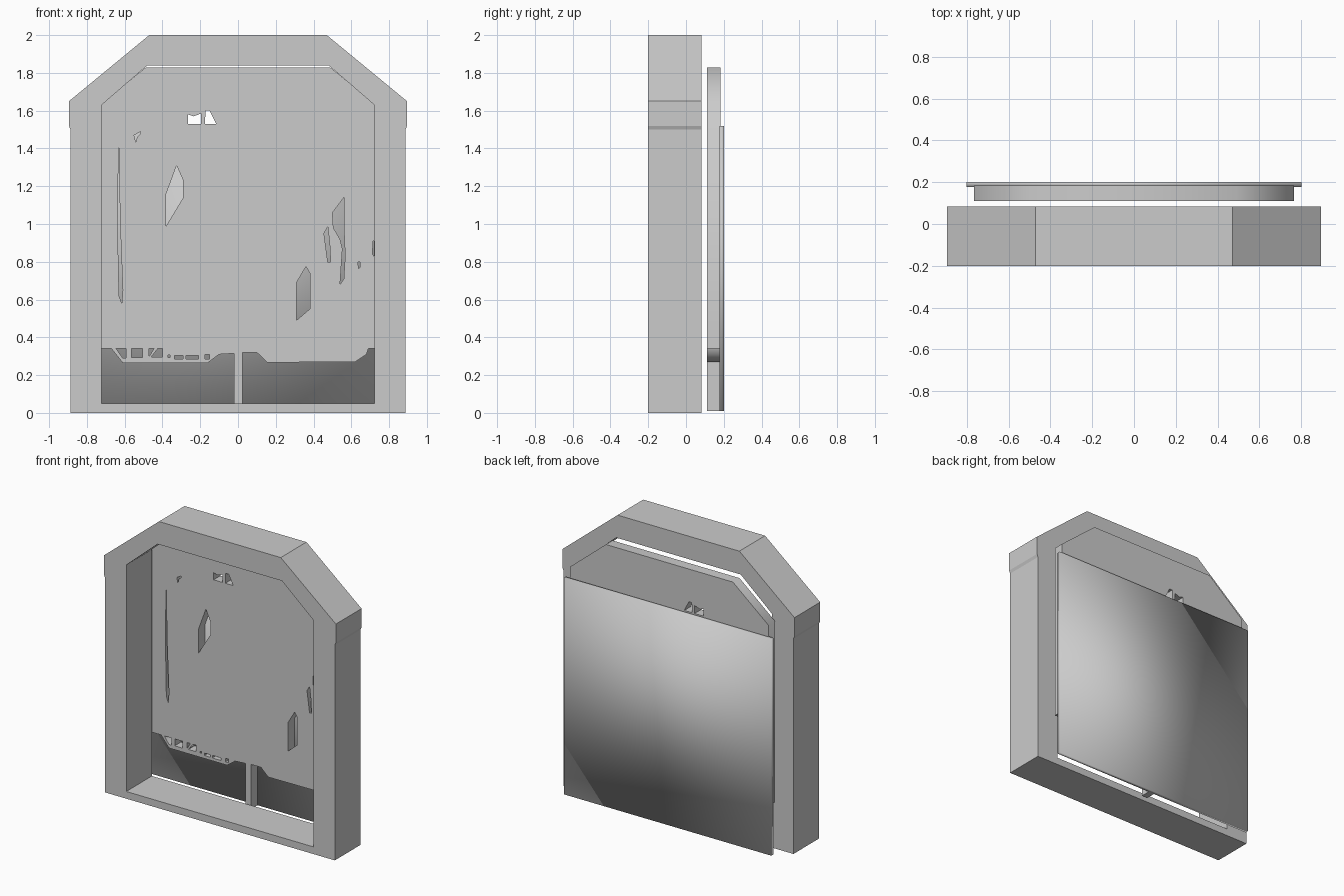
import bpy, bmesh, math
from mathutils import Matrix


def slab(name, loops, y0, y1, smooth=0):
    """Fill x/z outlines (inner loops become holes) and extrude from y0 to y1."""
    cu = bpy.data.curves.new(name, 'CURVE')
    cu.dimensions = '2D'
    cu.fill_mode = 'BOTH'
    cu.extrude = (y1 - y0) / 2
    for pts in loops:
        sp = cu.splines.new('POLY')
        sp.points.add(len(pts) - 1)
        for p, (x, z) in zip(sp.points, pts):
            p.co = (x, z, 0, 1)
        sp.use_cyclic_u = True
    ob = bpy.data.objects.new(name, cu)
    bpy.context.collection.objects.link(ob)
    bpy.ops.object.select_all(action='DESELECT')
    bpy.context.view_layer.objects.active = ob
    ob.select_set(True)
    bpy.ops.object.convert(target='MESH')
    ob = bpy.context.object
    bm = bmesh.new()
    bm.from_mesh(ob.data)
    bmesh.ops.transform(bm, verts=bm.verts, matrix=Matrix.Translation(
        (0, (y0 + y1) / 2, 0)) @ Matrix.Rotation(math.pi / 2, 4, 'X'))
    bmesh.ops.remove_doubles(bm, verts=bm.verts, dist=1e-5)
    bmesh.ops.recalc_face_normals(bm, faces=bm.faces)
    for f in bm.faces:
        f.smooth = False
    bm.to_mesh(ob.data)
    bm.free()
    if smooth:
        bpy.ops.object.shade_smooth_by_angle(angle=math.radians(smooth))
    return ob


def mirrored(half):
    """Close a right-hand outline with its reflection in x."""
    return half + [(-x, z) for x, z in reversed(half)]


def rect(x0, x1, z0, z1):
    return [(x0, z0), (x1, z0), (x1, z1), (x0, z1)]


# Chamfered outer frame with its opening
outer = mirrored([(0.887, 0), (0.887, 1.5), (0.895, 1.52), (0.895, 1.65), (0.47, 2)])
opening = mirrored([(0.722, 0.05), (0.722, 1.63), (0.48, 1.84)])
slab("window_frame", [outer, opening], -0.2, 0.083)

# Broken pane: ragged lower edge plus holes
pane = [(-0.765, 0.34), (-0.67, 0.34), (-0.61, 0.265), (-0.16, 0.265), (-0.1, 0.31),
        (-0.02, 0.315), (-0.02, 0.01), (0.025, 0.01), (0.025, 0.32), (0.1, 0.32),
        (0.155, 0.267), (0.62, 0.27), (0.68, 0.31), (0.69, 0.34), (0.765, 0.34),
        (0.765, 1.6), (0.49, 1.828), (-0.49, 1.828), (-0.765, 1.6)]
holes = [
    [(-0.38, 0.99), (-0.29, 1.14), (-0.29, 1.23), (-0.325, 1.31), (-0.38, 1.16)],
    [(0.31, 0.49), (0.38, 0.55), (0.38, 0.74), (0.36, 0.775), (0.31, 0.69)],
]
cracks = [
    [(-0.632, 1.44), (-0.637, 1.0), (-0.63, 0.62), (-0.615, 0.58), (-0.61, 0.65), (-0.624, 1.0)],
    [(0.56, 1.14), (0.5, 1.06), (0.505, 0.98), (0.54, 0.92), (0.553, 0.87), (0.54, 0.68),
     (0.56, 0.71), (0.567, 0.83), (0.562, 0.95)],
    [(0.475, 0.985), (0.455, 0.95), (0.475, 0.8), (0.49, 0.8), (0.485, 0.9)],
    [(-0.265, 1.53), (-0.195, 1.53), (-0.195, 1.585), (-0.235, 1.57), (-0.265, 1.58)],
    [(-0.175, 1.53), (-0.115, 1.53), (-0.15, 1.6), (-0.172, 1.6)],
    [(-0.55, 1.47), (-0.54, 1.43), (-0.535, 1.46), (-0.515, 1.48), (-0.515, 1.49)],
    [(0.635, 0.8), (0.638, 0.765), (0.647, 0.77), (0.645, 0.8)],
    [(0.715, 0.91), (0.712, 0.84), (0.72, 0.83), (0.72, 0.91)],
]
# Row of chips above the lower edge
chips = [[(-0.645, 0.34), (-0.61, 0.29), (-0.592, 0.29), (-0.592, 0.34)],
         [(-0.47, 0.34), (-0.47, 0.3), (-0.445, 0.34)],
         [(-0.46, 0.295), (-0.4, 0.295), (-0.4, 0.34), (-0.425, 0.34)]]
chips += [rect(*r) for r in ((-0.565, -0.505, 0.292, 0.34), (-0.37, -0.36, 0.294, 0.306),
                             (-0.335, -0.29, 0.286, 0.303), (-0.275, -0.21, 0.285, 0.303),
                             (-0.175, -0.15, 0.284, 0.31))]
slab("broken_pane", [pane] + holes + cracks + chips, 0.11, 0.183, smooth=60)

# Softly shaded backing panel
slab("backing_panel", [rect(-0.8, 0.8, 0.01, 1.52)], 0.178, 0.202, smooth=180)
